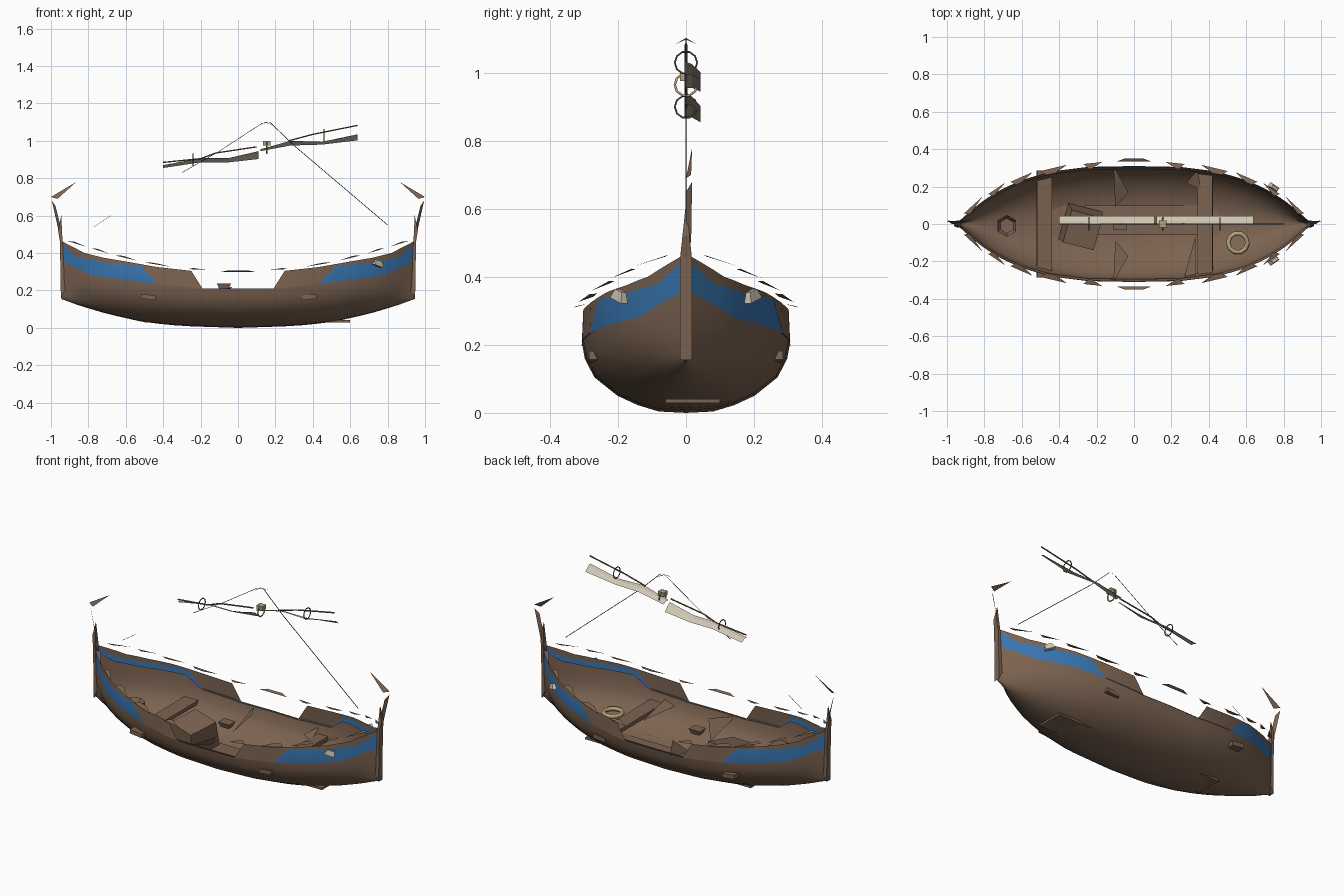
import bpy, bmesh, math
from mathutils import Vector

if "Cube" in bpy.data.objects:
    bpy.data.objects.remove(bpy.data.objects["Cube"], do_unlink=True)


def material(name, colour):
    mat = bpy.data.materials.new(name)
    mat.use_nodes = True
    mat.diffuse_color = (*colour, 1)
    mat.node_tree.nodes["Principled BSDF"].inputs["Base Color"].default_value = (*colour, 1)
    return mat


wood = material("brown wood", (0.2, 0.125, 0.082))
blue = material("blue paint", (0.04, 0.18, 0.44))
cloth = material("cream cloth", (0.62, 0.56, 0.45))
rope_tan = material("tan rope", (0.45, 0.36, 0.2))
dark = material("dark rope", (0.08, 0.055, 0.035))


def finish(name, bm, *mats, smooth=False):
    bmesh.ops.recalc_face_normals(bm, faces=bm.faces[:])
    mesh = bpy.data.meshes.new(name)
    bm.to_mesh(mesh)
    bm.free()
    obj = bpy.data.objects.new(name, mesh)
    bpy.context.collection.objects.link(obj)
    for mat in mats:
        mesh.materials.append(mat)
    if smooth:
        bpy.ops.object.select_all(action="DESELECT")
        obj.select_set(True)
        bpy.context.view_layer.objects.active = obj
        bpy.ops.object.shade_smooth_by_angle(angle=math.radians(40))
    return obj


def plate(name, points, mat):
    bm = bmesh.new()
    bm.faces.new([bm.verts.new(p) for p in points])
    return finish(name, bm, mat)


def rope(name, points, radius, mat, closed=False, depth_sides=1):
    curve = bpy.data.curves.new(name, "CURVE")
    curve.dimensions = "3D"
    curve.bevel_depth = radius
    curve.bevel_resolution = depth_sides
    spline = curve.splines.new("POLY")
    spline.points.add(len(points) - 1)
    for point, co in zip(spline.points, points):
        point.co = (*co, 1)
    spline.use_cyclic_u = closed
    curve.materials.append(mat)
    obj = bpy.data.objects.new(name, curve)
    bpy.context.collection.objects.link(obj)
    return obj


def ring(name, centre, radius, thick, axis, mat):
    points = []
    for i in range(10):
        a = math.tau * i / 10
        u, v = radius * math.cos(a), radius * math.sin(a)
        points.append(Vector(centre) + Vector((0, u, v) if axis == "x" else (u, v, 0)))
    return rope(name, points, thick, mat, closed=True)


def box(name, centre, size, mat, turn=(0, 0, 0), taper=1.0):
    bm = bmesh.new()
    bmesh.ops.create_cube(bm, size=1)
    for v in bm.verts:
        if v.co.z > 0:
            v.co.x *= taper
            v.co.y *= taper
        v.co = Vector(a * b for a, b in zip(v.co, size))
    obj = finish(name, bm, mat)
    obj.location, obj.rotation_euler = centre, turn
    return obj


def along(table, x):
    """Linear interpolation of (x, value) pairs by distance from midships."""
    x = abs(x)
    for (a, va), (b, vb) in zip(table, table[1:]):
        if x <= b:
            return va + (vb - va) * (x - a) / (b - a)
    return table[-1][1]


# Hull lines
BEAM = [(0, .31), (.25, .305), (.45, .28), (.6, .235), (.7, .19), (.8, .13), (.88, .065), (.945, .006)]
KEEL = [(0, 0), (.3, .01), (.5, .03), (.7, .075), (.85, .12), (.945, .155)]
STRAKE = [(0, .21), (.2, .21), (.43, .235), (.78, .28), (.945, .36)]
PAINT = [(0, .21), (.2, .21), (.43, .235), (.52, .33), (.72, .35), (.86, .38), (.945, .45)]
RIM = [(0, .21), (.19, .21), (.25, .305), (.43, .325), (.6, .355), (.72, .375), (.82, .4), (.945, .465)]
BILGE = [(0, 0), (.26, .02), (.46, .11), (.65, .24), (.87, .5), (.96, .76), (.99, 1)]
STATIONS = [0, .1, .19, .25, .34, .43, .52, .6, .66, .72, .78, .82, .86, .9, .945]
STATIONS = [-x for x in STATIONS[:0:-1]] + STATIONS


def section(x, inset, inner):
    beam = max(along(BEAM, x) - inset, 0.002)
    keel, low = along(KEEL, x) + inset, along(STRAKE, x)
    half = [(f * beam, keel + (low - keel) * h) for f, h in BILGE]
    if inner:
        half.append((beam, low + 0.7 * (along(PAINT, x) - low)))
    else:
        half += [(beam, along(PAINT, x)), (beam * 0.99, along(RIM, x))]
    return [(-y, z) for y, z in half[:0:-1]] + half


def shell(name, inset, inner=False):
    bm = bmesh.new()
    rows = [[bm.verts.new((x, y, z)) for y, z in section(x, inset, inner)] for x in STATIONS]
    last = len(rows[0]) - 2
    for a, b in zip(rows, rows[1:]):
        for j in range(last + 1):
            face = bm.faces.new((a[j], b[j], b[j + 1], a[j + 1]))
            if not inner and j in (1, last - 1):
                face.material_index = 1
    bmesh.ops.remove_doubles(bm, verts=bm.verts[:], dist=0.0005)
    bmesh.ops.dissolve_degenerate(bm, edges=bm.edges[:], dist=0.0005)
    return finish(name, bm, wood, blue, smooth=True)


shell("hull", 0)
shell("hull_lining", 0.012, inner=True)

# Gunwale pieces, mirrored fore-aft and side to side
RAIL = [(0, .305), (.25, .312), (.45, .338), (.65, .385), (.8, .43), (.93, .47)]
for start, end in [(.17, .27), (.36, .5), (.54, .66), (.69, .78), (.81, .91)]:
    for end_side in (-1, 1):
        for side in (-1, 1):
            edge = []
            for x, out, drop in [(start, .025, 0), (end, .018, 0), (end - .03, -.012, .008), (start + .06, -.012, .008)]:
                edge.append((end_side * x, side * (along(BEAM, x) + out), along(RAIL, x) + drop))
            plate("gunwale_piece", edge, wood)
for side in (-1, 1):
    plate("gunwale_middle", [(-.09, side * .335, .3), (.09, side * .335, .3),
                             (.05, side * .35, .308), (-.05, side * .35, .308)], wood)
    # Broken middle thwart and rib knees
    plate("middle_knee", [(-.11, side * .31, .2), (-.03, side * .17, .22), (-.1, side * .09, .13)], wood)
    box("cleat", (.75, side * .195, .345), (.06, .025, .03), cloth, (0, .3, -side * .6), .6)

# Stem posts with curled tips
for end in (-1, 1):
    outline = [(.925, .2), (.947, .155), (.952, .46), (.962, .52), (.945, .6), (.938, .46)]
    bm = bmesh.new()
    sides = []
    for y in (-1, 1):
        sides.append([bm.verts.new((end * x, y * along([(0, .018), (.45, .018), (.6, .002)], z), z)) for x, z in outline])
        bm.faces.new(sides[-1])
    for i in range(len(outline)):
        k = (i + 1) % len(outline)
        bm.faces.new((sides[0][i], sides[0][k], sides[1][k], sides[1][i]))
    finish("stem_post", bm, wood)
    plate("stem_curl", [(end * .94, 0, .51), (end * .955, .015, .5), (end * .995, .018, .68), (end * .975, 0, .65)], wood)
    plate("stem_tip", [(end * .865, .018, .78), (end * .965, 0, .69), (end * 1.0, .015, .7)], wood)

# Floor and thwarts
box("floor_plank", (.05, .02, .035), (1.1, .16, .012), wood)
box("rear_thwart", (-.48, 0, .165), (.08, .57, .025), wood, (0, .12, 0))
box("front_thwart", (.38, 0, .165), (.08, .57, .025), wood, (0, -.1, 0))
plate("thwart_flap", [(.28, .22, .17), (.34, .29, .21), (.36, .18, .17)], wood)
plate("thwart_knee", [(.27, -.28, .17), (.33, -.27, .2), (.33, -.06, .15)], wood)
box("small_block", (-.075, 0, .222), (.05, .04, .03), wood, taper=1.5)

# Cargo
box("chest", (-.28, -.02, .12), (.19, .2, .15), wood, (.15, .12, -.25), .9)
bm = bmesh.new()
bmesh.ops.create_cone(bm, segments=6, radius1=.04, radius2=.058, depth=.11, cap_ends=True)
top = max(bm.faces, key=lambda f: f.calc_center_median().z)
bmesh.ops.inset_region(bm, faces=[top], thickness=.018, depth=-.03)
bucket = finish("bucket", bm, wood)
bucket.location = (-.68, -.01, .145)
ring("rope_coil", (.555, -.1, .125), .052, .012, "z", rope_tan)


# Furled sail on its slanting yard
def sail(name, stations):
    bm = bmesh.new()
    rows = [[bm.verts.new((x, y, z)) for y, z in ((-.004, top), (.018, (top + low) / 2 + .006), (.042, low))]
            for x, top, low in stations]
    for a, b in zip(rows, rows[1:]):
        for j in range(2):
            bm.faces.new((a[j], b[j], b[j + 1], a[j + 1]))
    finish(name, bm, cloth)


sail("sail_low_half", [(-.4, .87, .855), (-.2, .908, .885), (-.05, .908, .885), (.11, .945, .903)])
sail("sail_high_half", [(.12, .955, .945), (.28, 1.0, .975), (.45, .995, .98), (.64, 1.035, 1.003)])
rope("yard_low", [(-.4, 0, .885), (-.2, 0, .905), (-.12, 0, .935), (.1, 0, .968)], .004, wood)
rope("yard_high", [(.27, 0, 1.0), (.4, 0, 1.035), (.64, 0, 1.083)], .004, wood)
for x, z in [(-.24, .9), (.46, 1.03)]:
    ring("yard_ring", (x, 0, z), .033, .003, "x", dark)
ring("mast_ring", (.155, 0, .965), .033, .004, "x", rope_tan)
box("yard_hub", (.155, 0, .988), (.04, .035, .025), rope_tan)

# Rigging
rope("fore_stay", [(.17, 0, 1.1), (.3, 0, .975), (.6, 0, .72), (.8, 0, .55)], .002, dark)
rope("back_stay", [(.13, 0, 1.095), (-.1, 0, .945), (-.3, 0, .83)], .0015, dark)
rope("loose_stay", [(-.77, 0, .54), (-.68, 0, .6)], .001, dark)
plate("mast_cap", [(.12, -.03, 1.085), (.15, 0, 1.103), (.18, .03, 1.085), (.15, 0, 1.098)], wood)
